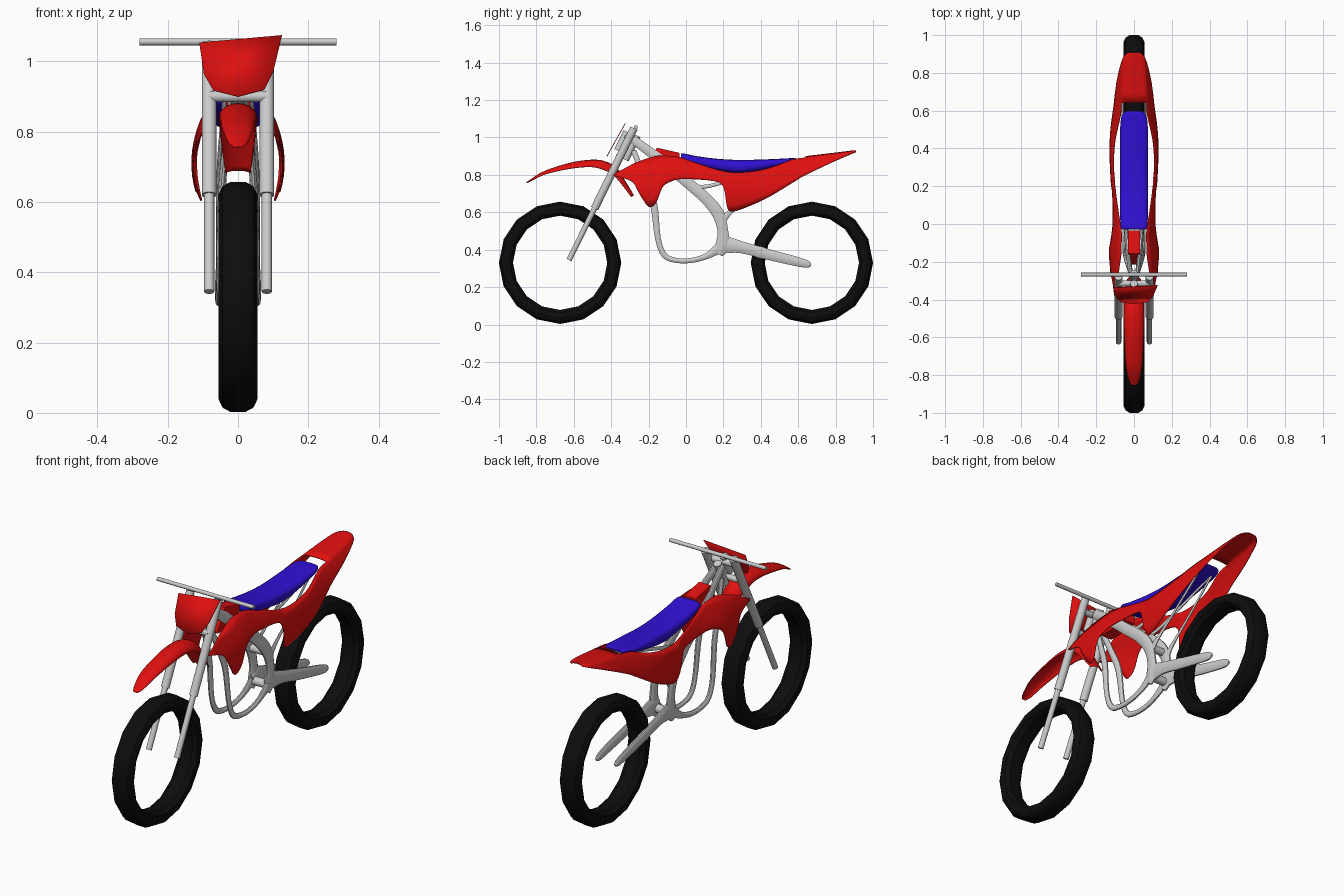
import bpy, bmesh, math
from mathutils import Vector

RED, BLUE, BLACK = (0.75, 0.005, 0.005, 1), (0.03, 0.005, 0.65, 1), (0.004, 0.004, 0.004, 1)
mats = {}


def finish(name, bm, color=None, mirror=False, thick=0, angle=40):
    bmesh.ops.recalc_face_normals(bm, faces=bm.faces)
    me = bpy.data.meshes.new(name)
    bm.to_mesh(me)
    bm.free()
    ob = bpy.data.objects.new(name, me)
    bpy.context.collection.objects.link(ob)
    if color:
        if color not in mats:
            mats[color] = bpy.data.materials.new("paint_%d" % len(mats))
            mats[color].diffuse_color = color
        me.materials.append(mats[color])
    if mirror:
        ob.modifiers.new("mirror", 'MIRROR').merge_threshold = 0.0005
    if thick:
        s = ob.modifiers.new("shell", 'SOLIDIFY')
        s.thickness, s.offset = thick, 0
    bpy.ops.object.select_all(action='DESELECT')
    ob.select_set(True)
    bpy.context.view_layer.objects.active = ob
    bpy.ops.object.shade_smooth_by_angle(angle=math.radians(angle))
    return ob


def grid(name, rows, color=None, closed=False, wrap=False, keep=None, **kw):
    """Skin rows of points; closed = each row is a ring, wrap = last row joins the first."""
    bm = bmesh.new()
    v = [[bm.verts.new(p) for p in r] for r in rows]
    n, m = len(v), len(v[0])
    for i in range(n if wrap else n - 1):
        for j in range(m if closed else m - 1):
            if keep and not keep(i, j):
                continue
            k, l = (i + 1) % n, (j + 1) % m
            bm.faces.new((v[i][j], v[i][l], v[k][l], v[k][j]))
    if closed and not wrap:
        bm.faces.new(v[0])
        bm.faces.new(v[-1])
    bmesh.ops.delete(bm, geom=[q for q in bm.verts if not q.link_faces], context='VERTS')
    return finish(name, bm, color, **kw)


def smooth(pts, n=4):
    """Catmull-Rom through tuples of any length."""
    out = []
    p = [Vector(q) for q in [pts[0], *pts, pts[-1]]]
    for a, b, c, d in zip(p, p[1:], p[2:], p[3:]):
        for k in range(n):
            t = k / n
            out.append(b + (c - a) * (t / 2) + (a * 2 - b * 5 + c * 4 - d) * (t * t / 2)
                       + (b * 3 - a - c * 3 + d) * (t ** 3 / 2))
    return out + [p[-1]]


def normals(s):
    """Upright normals of a path whose first two entries are y, z."""
    res = []
    for i in range(len(s)):
        a, b = s[max(i - 1, 0)], s[min(i + 1, len(s) - 1)]
        t = Vector((b[0] - a[0], b[1] - a[1])).normalized()
        res.append((-t.y, t.x))
    return res


def sweep(name, pts, n=4, sides=10, **kw):
    """Tube with points (y, z, x, half width, half height)."""
    s = smooth(pts, n)
    rows = []
    for (y, z, x, hx, h), (ny, nz) in zip(s, normals(s)):
        ring = []
        for k in range(sides):
            a = 2 * math.pi * k / sides
            ring.append((x + hx * math.cos(a), y + ny * h * math.sin(a), z + nz * h * math.sin(a)))
        rows.append(ring)
    return grid(name, rows, closed=True, **kw)


def rod(name, a, b, r, sides=16):
    a, b = Vector(a), Vector(b)
    q = (b - a).to_track_quat('Z', 'Y')
    bm = bmesh.new()
    bmesh.ops.create_cone(bm, cap_ends=True, segments=sides, radius1=r, radius2=r, depth=(b - a).length)
    for v in bm.verts:
        v.co = q @ v.co + (a + b) / 2
    return finish(name, bm)


# Tyres: 16-sided lathe
half = [(0.022, 0.327), (0.044, 0.315), (0.055, 0.292), (0.052, 0.268), (0.03, 0.252)]
section = half + [(-x, r) for x, r in reversed(half)]
for name, cy in (("front_tyre", -0.673), ("rear_tyre", 0.673)):
    rows = [[(x, cy + r * math.sin(k * math.pi / 8), 0.33 + r * math.cos(k * math.pi / 8))
             for x, r in section] for k in range(16)]
    grid(name, rows, BLACK, closed=True, wrap=True, angle=30)

# Forks, clamps, stem and handlebar
for side, x in (("left", -0.082), ("right", 0.082)):
    rod("fork_lower_" + side, (x, -0.625, 0.345), (x, -0.47, 0.66), 0.0145)
    rod("fork_upper_" + side, (x, -0.489, 0.62), (x, -0.278, 1.05), 0.021)
rod("fork_clamp_upper", (-0.085, -0.315, 1.0), (0.085, -0.315, 1.0), 0.016)
rod("fork_clamp_lower", (-0.085, -0.36, 0.9), (0.085, -0.36, 0.9), 0.016)
rod("steering_stem", (0, -0.365, 0.93), (0, -0.315, 1.03), 0.02)
rod("steering_head", (0, -0.325, 0.88), (0, -0.262, 1.01), 0.02)
rod("handlebar", (-0.28, -0.268, 1.056), (0.28, -0.268, 1.056), 0.01)

# Front plate, slightly lopsided
bm = bmesh.new()
bm.faces.new([bm.verts.new((x, -0.42 + (z - 0.905) * 0.56, z)) for x, z in (
    (-0.11, 1.053), (0.125, 1.074), (0.1, 0.97), (0.075, 0.92), (0, 0.9), (-0.07, 0.918), (-0.097, 0.965))])
finish("front_plate", bm, RED, thick=0.004)

# Front fender: arched strip, points (y, z, half width, side drop)
s = smooth([(-0.855, 0.757, 0.01, 0.002), (-0.83, 0.775, 0.026, 0.008), (-0.755, 0.82, 0.042, 0.017),
            (-0.62, 0.863, 0.05, 0.03), (-0.51, 0.879, 0.053, 0.037), (-0.435, 0.872, 0.053, 0.045),
            (-0.37, 0.835, 0.05, 0.04), (-0.325, 0.765, 0.044, 0.025), (-0.28, 0.69, 0.034, 0.015)])
rows = []
for (y, z, w, d), (ny, nz) in zip(s, normals(s)):
    rows.append([(w * math.sin(a), y - ny * d * (1 - math.cos(a)), z - nz * d * (1 - math.cos(a)))
                 for a in [math.pi / 2 * k / 5 for k in range(-5, 6)]])
grid("front_fender", rows, RED, thick=0.004)

# Side panels and tail: stations (y, top z, bottom z, width); the deck joins both sides at the tail
s = smooth([(-0.385, 0.803, 0.796, 0.112), (-0.29, 0.855, 0.765, 0.12), (-0.25, 0.872, 0.70, 0.124),
            (-0.2, 0.89, 0.63, 0.128), (-0.16, 0.9, 0.65, 0.13), (-0.125, 0.902, 0.735, 0.13),
            (-0.08, 0.9, 0.765, 0.126), (-0.035, 0.895, 0.777, 0.122), (0.02, 0.875, 0.778, 0.118),
            (0.15, 0.832, 0.767, 0.118), (0.2, 0.82, 0.735, 0.12), (0.222, 0.816, 0.62, 0.121),
            (0.26, 0.812, 0.606, 0.123), (0.35, 0.817, 0.638, 0.127), (0.45, 0.838, 0.685, 0.126),
            (0.565, 0.88, 0.755, 0.118), (0.64, 0.892, 0.8, 0.117), (0.8, 0.911, 0.876, 0.126),
            (0.88, 0.921, 0.91, 0.118), (0.907, 0.924, 0.92, 0.07)], 3)
rows = []
for y, zt, zb, w in s:
    side = []
    for k in range(7):
        z = zt + (zb - zt) * k / 6
        side.append((w * (1 - 13 * (z - 0.71) ** 2), y, z))
    xt = side[0][0]
    rows.append([(0, y, zt + 0.006), (xt * 0.4, y, zt + 0.005), (xt * 0.75, y, zt + 0.003)] + side)
grid("side_panels_and_tail", rows, RED, mirror=True, thick=0.005, angle=60,
     keep=lambda i, j: j >= 3 or s[i][0] > 0.63)

# Seat: rounded loft, stations (y, top z, bottom z, half width)
rows = []
for y, zt, zb, w in smooth([(-0.028, 0.91, 0.882, 0.06), (-0.015, 0.915, 0.872, 0.07), (0.06, 0.9, 0.845, 0.074),
                            (0.18, 0.885, 0.82, 0.075), (0.3, 0.88, 0.81, 0.075), (0.45, 0.884, 0.835, 0.075),
                            (0.55, 0.889, 0.86, 0.07), (0.585, 0.889, 0.872, 0.058), (0.597, 0.886, 0.878, 0.04)]):
    ring = []
    for k in range(20):
        c, q = math.cos(k * math.pi / 10), math.sin(k * math.pi / 10)
        ring.append((w * math.copysign(abs(c) ** 0.55, c), y,
                     (zt + zb) / 2 + (zt - zb) / 2 * math.copysign(abs(q) ** 0.7, q)))
    rows.append(ring)
grid("seat", rows, BLUE, closed=True)

# Fuel tank: small wedge in front of the seat
rows = [[(-0.033, y, zb), (-0.033, y, zt), (0.033, y, zt), (0.033, y, zb)]
        for y, zt, zb in ((-0.215, 0.84, 0.83), (-0.155, 0.945, 0.83), (-0.035, 0.918, 0.84))]
grid("fuel_tank", rows, RED, closed=True)

# Frame: twin spars, cradle, seat rails, struts
sweep("frame_spar", [(-0.285, 0.99, 0.014, 0.012, 0.024), (-0.15, 0.89, 0.032, 0.012, 0.028),
                     (0, 0.765, 0.044, 0.012, 0.03), (0.1, 0.68, 0.048, 0.013, 0.032),
                     (0.17, 0.595, 0.05, 0.013, 0.034), (0.197, 0.5, 0.05, 0.013, 0.03),
                     (0.195, 0.42, 0.048, 0.014, 0.04), (0.175, 0.375, 0.046, 0.012, 0.022)], mirror=True)
sweep("frame_cradle", [(-0.28, 0.93, 0.012, 0.01, 0.015), (-0.215, 0.76, 0.034, 0.01, 0.018),
                       (-0.172, 0.64, 0.045, 0.011, 0.02), (-0.15, 0.46, 0.05, 0.011, 0.016),
                       (-0.115, 0.37, 0.05, 0.011, 0.016), (-0.05, 0.343, 0.05, 0.011, 0.014),
                       (0.03, 0.343, 0.05, 0.011, 0.014), (0.11, 0.366, 0.048, 0.011, 0.017),
                       (0.18, 0.41, 0.047, 0.012, 0.03)], mirror=True)
sweep("seat_rail", [(0.03, 0.735, 0.046, 0.008, 0.018), (0.1, 0.737, 0.047, 0.007, 0.011),
                    (0.2, 0.76, 0.047, 0.006, 0.01), (0.55, 0.862, 0.04, 0.005, 0.007)], mirror=True)
sweep("seat_strut", [(0.185, 0.55, 0.049, 0.01, 0.03), (0.24, 0.605, 0.048, 0.007, 0.013),
                     (0.36, 0.7, 0.045, 0.005, 0.008), (0.55, 0.858, 0.04, 0.005, 0.007)], mirror=True)
sweep("swingarm", [(0.17, 0.42, 0.045, 0.014, 0.03), (0.22, 0.425, 0.046, 0.014, 0.045),
                   (0.3, 0.412, 0.05, 0.013, 0.033), (0.45, 0.372, 0.053, 0.012, 0.03),
                   (0.6, 0.335, 0.055, 0.011, 0.026), (0.65, 0.322, 0.055, 0.01, 0.02),
                   (0.668, 0.316, 0.055, 0.006, 0.008)], mirror=True)
rod("swingarm_pivot", (-0.05, 0.19, 0.41), (0.05, 0.19, 0.41), 0.022)
rod("frame_crossbar", (-0.05, 0.17, 0.59), (0.05, 0.17, 0.59), 0.02)
